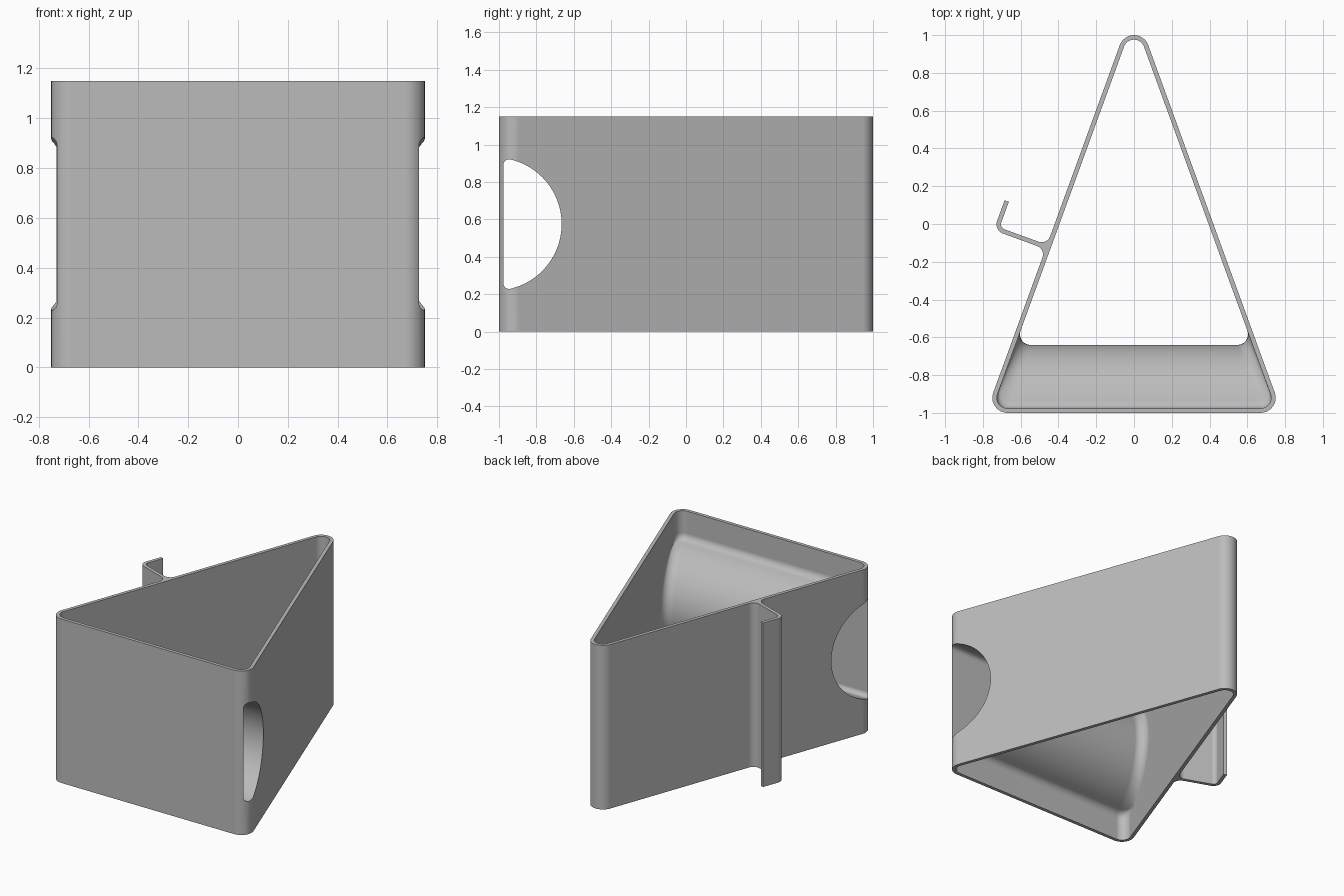
import bpy, bmesh
from math import sin, cos, tan, atan, atan2, sqrt, pi, radians
from mathutils import Vector

if "Cube" in bpy.data.objects:
    bpy.data.objects.remove(bpy.data.objects["Cube"])

HEIGHT = 1.15
MID = HEIGHT / 2
WALL = 0.024
CORNER = 0.08                       # outer corner radius
APEX_Y = 1 - CORNER
SLOPE = atan((0.75 - CORNER) / (2 - 2 * CORNER))   # lean of the side walls
FRONT_IN = -1 + WALL                # inner face of the front wall
AXIS_Y, TROUGH_R = -1.02, 0.38      # axis and outer radius of the trough

grey = bpy.data.materials.new("plain grey")
grey.use_nodes = True
grey.diffuse_color = (0.5, 0.5, 0.5, 1)
grey.node_tree.nodes["Principled BSDF"].inputs["Base Color"].default_value = (0.5, 0.5, 0.5, 1)


def arc(cx, cy, r, a0, a1, n):
    return [(cx + r * cos(a0 + (a1 - a0) * i / n),
             cy + r * sin(a0 + (a1 - a0) * i / n)) for i in range(n + 1)]


def rounded_triangle(base_y, r):
    """Counter-clockwise section with its front edge at base_y."""
    cy = base_y + r
    cx = (APEX_Y - cy) * tan(SLOPE)
    return (arc(cx, cy, r, -pi / 2, SLOPE, 10)
            + arc(0, APEX_Y, r, SLOPE, pi - SLOPE, 12)
            + arc(-cx, cy, r, pi - SLOPE, 1.5 * pi, 10))


def make_object(name, bm):
    bmesh.ops.recalc_face_normals(bm, faces=bm.faces)
    mesh = bpy.data.meshes.new(name)
    bm.to_mesh(mesh)
    bm.free()
    mesh.materials.append(grey)
    obj = bpy.data.objects.new(name, mesh)
    bpy.context.collection.objects.link(obj)
    return obj


def prism(name, points, offset):
    """Extrude a closed outline of 3D points along an offset."""
    bm = bmesh.new()
    face = bm.faces.new([bm.verts.new(p) for p in points])
    out = bmesh.ops.extrude_face_region(bm, geom=[face])
    moved = [v for v in out["geom"] if isinstance(v, bmesh.types.BMVert)]
    bmesh.ops.translate(bm, verts=moved, vec=offset)
    return make_object(name, bm)


def activate(obj):
    bpy.ops.object.select_all(action='DESELECT')
    obj.select_set(True)
    bpy.context.view_layer.objects.active = obj


def smooth(obj):
    activate(obj)
    bpy.ops.object.shade_smooth_by_angle(angle=radians(30))
    mod = obj.modifiers.new("even shading", 'WEIGHTED_NORMAL')
    mod.keep_sharp = True


# Inner front profile: wall, fillet, trough arc, fillet, wall, as (y, z) from the bottom up
fillet = 0.05
fy = FRONT_IN + fillet
fz = sqrt((TROUGH_R + fillet) ** 2 - (fy - AXIS_Y) ** 2)
turn = atan2(fz, fy - AXIS_Y)
upper = (arc(AXIS_Y, 0, TROUGH_R, 0, turn, 28)
         + arc(fy, fz, fillet, turn + pi, pi, 8)[1:])
profile = [(y, MID - z) for y, z in reversed(upper)] + [(y, MID + z) for y, z in upper[1:]]
profile = [(FRONT_IN, 0)] + profile + [(FRONT_IN, HEIGHT)]

# Body: inner rings up, then outer rings down, joined into one closed skin
bm = bmesh.new()
rings = [[bm.verts.new((x, y, z)) for x, y in rounded_triangle(base, CORNER - WALL)]
         for base, z in profile]
rings += [[bm.verts.new((x, y, z)) for x, y in rounded_triangle(-1, CORNER)]
          for z in (HEIGHT, 0)]
for a, b in zip(rings, rings[1:] + rings[:1]):
    for i in range(len(a)):
        j = (i + 1) % len(a)
        bm.faces.new((a[i], a[j], b[j], b[i]))
body = make_object("triangular_body", bm)

# D-shaped tunnel through both side walls, inside the trough
tunnel_r, round_r = TROUGH_R - 0.025, 0.03
ty = FRONT_IN + round_r
tz = sqrt((tunnel_r - round_r) ** 2 - (ty - AXIS_Y) ** 2)
end = atan2(tz, ty - AXIS_Y)
outline = (arc(AXIS_Y, 0, tunnel_r, -end, end, 56)
           + arc(ty, tz, round_r, end, pi, 8)[1:]
           + arc(ty, -tz, round_r, pi, 2 * pi - end, 8)[:-1])
cutter = prism("tunnel_cutter", [(-1, y, MID + z) for y, z in outline], (2, 0, 0))
cutter.hide_render = True

activate(body)
cut = body.modifiers.new("tunnel", 'BOOLEAN')
cut.operation = 'DIFFERENCE'
cut.solver = 'EXACT'
cut.object = cutter
bpy.ops.object.modifier_apply(modifier=cut.name)
bpy.data.objects.remove(cutter)
smooth(body)

# Side hook, drawn as (distance from wall, distance along wall)
low, high = -0.285, -0.261          # faces of the arm
far, tip = 0.292, -0.116            # outer face and end of the tab
root, bend = 0.048, 0.052
hook = ([(-0.004, low - root)]
        + arc(root, low - root, root, pi, pi / 2, 8)
        + arc(far - bend, low + bend, bend, -pi / 2, 0, 10)
        + [(far, tip), (far - WALL, tip)]
        + arc(far - bend, low + bend, bend - WALL, 0, -pi / 2, 10)
        + arc(root, high + root, root, 1.5 * pi, pi, 8)
        + [(-0.004, high + root)])
normal = Vector((-cos(SLOPE), sin(SLOPE), 0))
along = Vector((sin(SLOPE), cos(SLOPE), 0))
wall_distance = APEX_Y * sin(SLOPE) + CORNER
side_hook = prism("side_hook",
                  [normal * (wall_distance + u) + along * t for u, t in hook],
                  (0, 0, HEIGHT))
smooth(side_hook)
